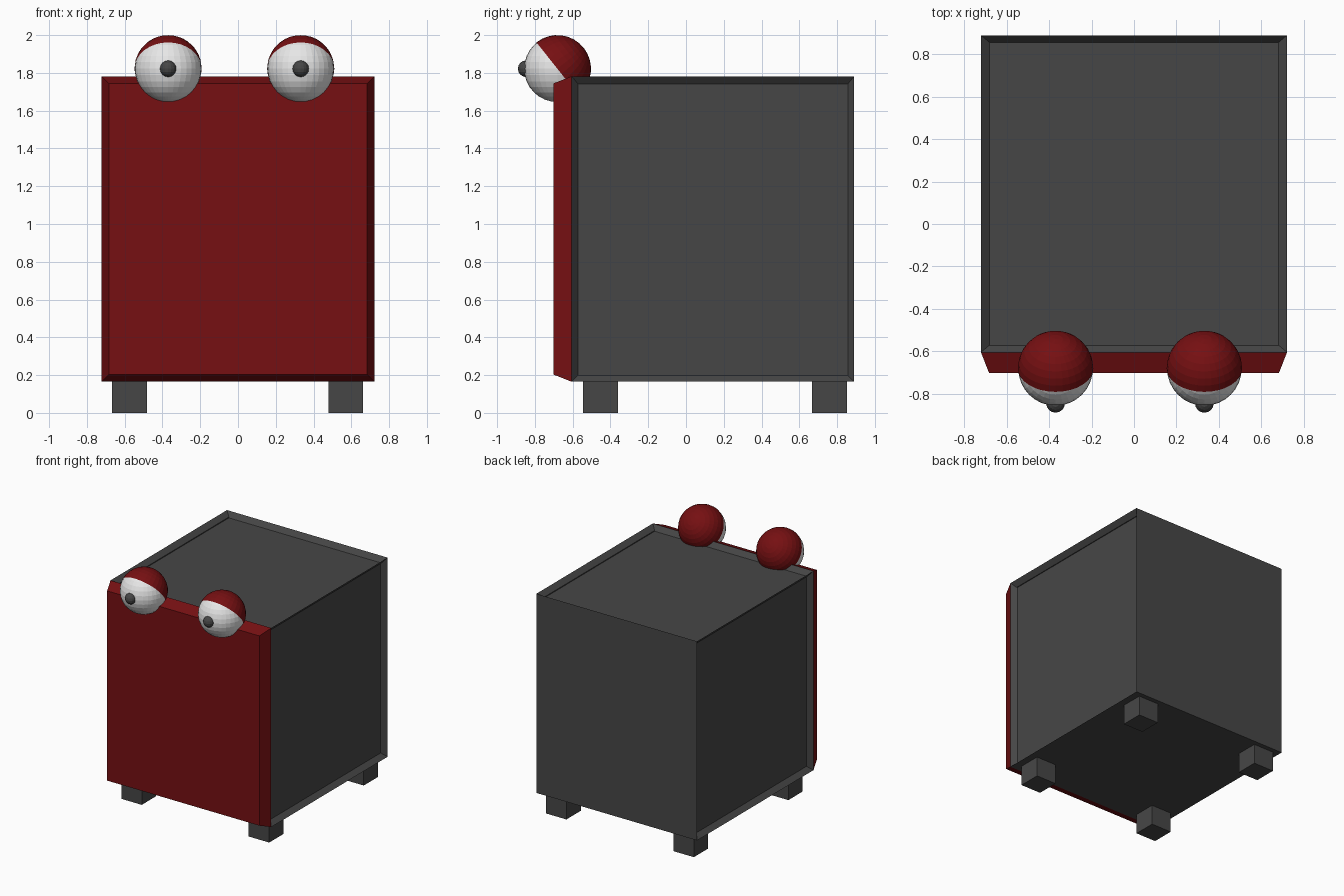
import bpy, bmesh
from mathutils import Vector, Matrix

if "Cube" in bpy.data.objects:
    bpy.data.objects.remove(bpy.data.objects["Cube"])


def material(name, rgb):
    m = bpy.data.materials.new(name)
    m.diffuse_color = (*rgb, 1)
    m.use_nodes = True
    m.node_tree.nodes["Principled BSDF"].inputs["Base Color"].default_value = m.diffuse_color
    return m


GREY = material("dark grey", (0.062, 0.062, 0.062))
RED = material("dark red", (0.18, 0.005, 0.006))
WHITE = material("white", (0.8, 0.8, 0.8))


def finish(name, bm, *mats):
    me = bpy.data.meshes.new(name)
    bm.to_mesh(me)
    bm.free()
    for m in mats:
        me.materials.append(m)
    ob = bpy.data.objects.new(name, me)
    bpy.context.collection.objects.link(ob)
    return ob


def box(lo, hi):
    lo, hi = Vector(lo), Vector(hi)
    bm = bmesh.new()
    bmesh.ops.create_cube(bm, size=1)
    bmesh.ops.scale(bm, vec=hi - lo, verts=bm.verts)
    bmesh.ops.translate(bm, vec=(lo + hi) / 2, verts=bm.verts)
    bm.normal_update()
    return bm


def ball(radius, centre, seg=32, rings=16, axis=None):
    bm = bmesh.new()
    bmesh.ops.create_uvsphere(bm, u_segments=seg, v_segments=rings, radius=radius)
    if axis:  # keep only the half around the axis
        bmesh.ops.bisect_plane(bm, geom=bm.verts[:] + bm.edges[:] + bm.faces[:],
                               plane_co=(0, 0, 0), plane_no=(0, 0, 1), clear_inner=True)
        rot = Vector((0, 0, 1)).rotation_difference(Vector(axis)).to_matrix()
        bmesh.ops.rotate(bm, cent=(0, 0, 0), matrix=rot, verts=bm.verts)
    bmesh.ops.translate(bm, vec=centre, verts=bm.verts)
    return bm


# body: sides and top are shallow recessed panels, the red front is a raised panel
bm = box((-0.722, -0.605, 0.165), (0.722, 0.89, 1.782))
front = [f for f in bm.faces if f.normal.y < -0.9]
panels = [f for f in bm.faces if abs(f.normal.x) > 0.9 or f.normal.z > 0.9]
bmesh.ops.inset_individual(bm, faces=panels, thickness=0.033, depth=-0.04,
                           use_even_offset=True)
raised = bmesh.ops.inset_individual(bm, faces=front, thickness=0.038, depth=0.097,
                                    use_even_offset=True)
for f in front + raised["faces"]:
    f.material_index = 1
finish("body", bm, GREY, RED)

# four square feet
for sx, x in (("left", -0.575), ("right", 0.57)):
    for sy, y in (("front", -0.453), ("back", 0.76)):
        finish(f"{sy}_{sx}_foot",
               box((x - 0.092, y - 0.092, 0), (x + 0.092, y + 0.092, 0.167)), GREY)

# eyes: white ball, half-shell lid tilted up and back, small pupil
for side, x in (("left", -0.37), ("right", 0.332)):
    c = Vector((x, -0.681, 1.822))
    finish(side + "_eyeball", ball(0.1762, c), WHITE)
    finish(side + "_eyelid", ball(0.178, c, axis=(0, 0.78, 0.62)), RED)
    finish(side + "_pupil", ball(0.044, c + Vector((0, -0.165, 0)), 16, 8), GREY)
